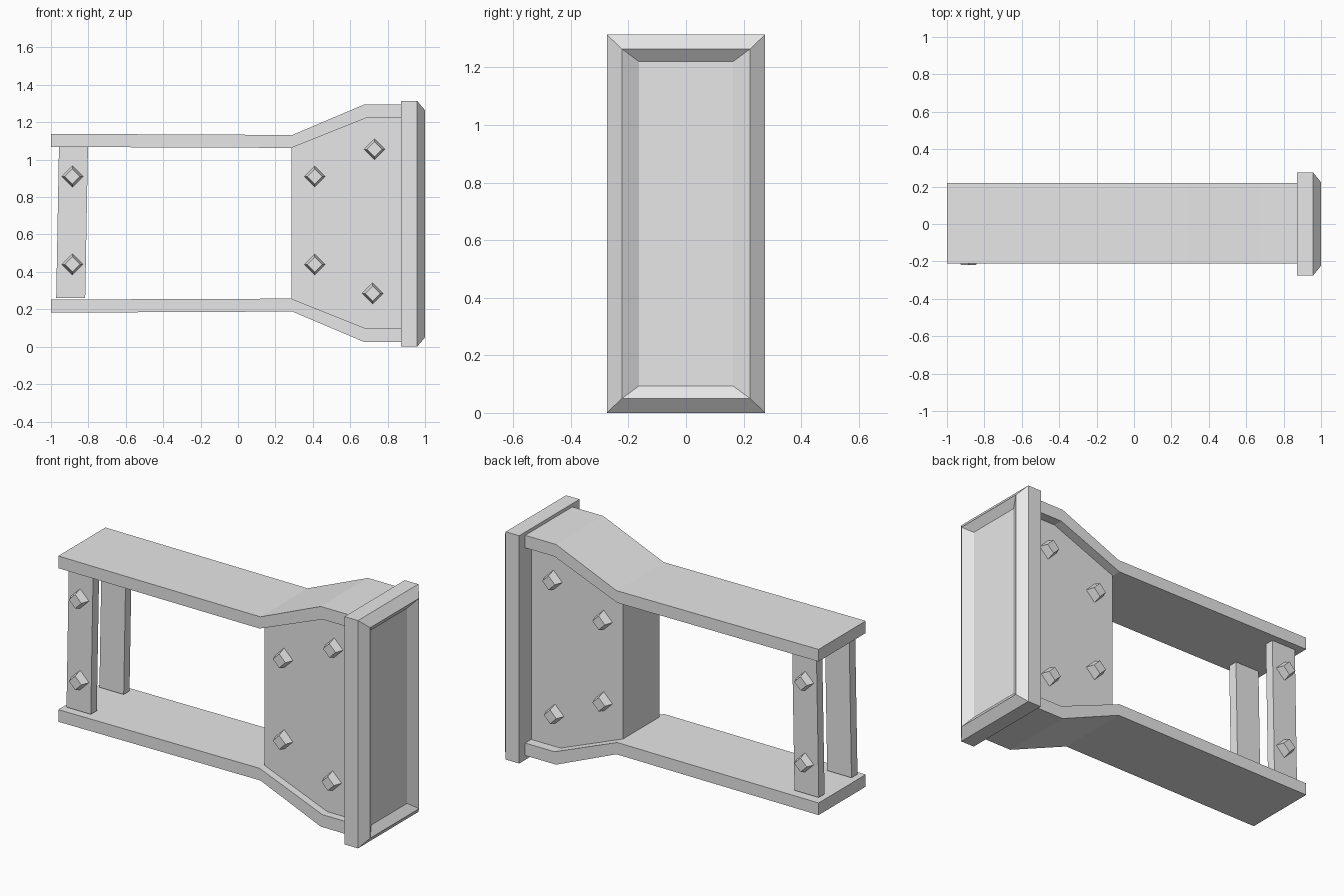
import bpy
import bmesh
import math
from mathutils import Matrix, Vector

if "Cube" in bpy.data.objects:
    bpy.data.objects.remove(bpy.data.objects["Cube"], do_unlink=True)

grey = bpy.data.materials.new("light grey")
grey.use_nodes = True
grey.diffuse_color = (0.8, 0.8, 0.8, 1)
grey.node_tree.nodes["Principled BSDF"].inputs["Base Color"].default_value = (0.8, 0.8, 0.8, 1)


def finish(name, bm):
    bmesh.ops.recalc_face_normals(bm, faces=bm.faces)
    mesh = bpy.data.meshes.new(name)
    bm.to_mesh(mesh)
    bm.free()
    mesh.materials.append(grey)
    obj = bpy.data.objects.new(name, mesh)
    bpy.context.collection.objects.link(obj)
    return obj


def extrude_profile(name, points, y0, y1):
    """Closed x-z outline, extruded from y0 to y1."""
    bm = bmesh.new()
    face = bm.faces.new([bm.verts.new((x, y0, z)) for x, z in points])
    moved = bmesh.ops.extrude_face_region(bm, geom=[face])["geom"]
    bmesh.ops.translate(bm, vec=(0, y1 - y0, 0),
                        verts=[v for v in moved if isinstance(v, bmesh.types.BMVert)])
    return finish(name, bm)


MID = 0.66    # height of the symmetry plane
CORE_Y = 0.165


def flip(points):
    return [(x, 2 * MID - z) for x, z in points]


# Cranked rails above and below
outer = [(-1, 1.138), (0.29, 1.132), (0.675, 1.295), (0.88, 1.295)]
inner = [(0.88, 1.223), (0.685, 1.223), (0.285, 1.063), (-1, 1.068)]
extrude_profile("top_rail", outer + inner, -0.21, 0.22)
extrude_profile("bottom_rail", flip(outer + inner), -0.21, 0.22)

# Solid core between the rails
edge = inner[:3]
extrude_profile("core_block", edge + flip(edge)[::-1], -CORE_Y, CORE_Y)

# Slightly leaning posts at the open end
post = [(-0.972, 0.26), (-0.817, 0.26), (-0.802, 1.08), (-0.957, 1.08)]
extrude_profile("front_post", post, -0.175, -0.12)
extrude_profile("back_post", post, 0.125, 0.178)


# Diamond studs on both sides
def stud(name, x, z, y, side):
    bm = bmesh.new()
    bmesh.ops.create_cone(bm, cap_ends=True, segments=4, radius1=0.06, radius2=0.04, depth=0.055)
    bmesh.ops.rotate(bm, verts=bm.verts, matrix=Matrix.Rotation(-side * math.pi / 2, 3, "X"))
    bmesh.ops.translate(bm, verts=bm.verts, vec=(x, y + side * 0.018, z))
    finish(name, bm)


for label, side in (("front", -1), ("back", 1)):
    for z in (0.44, 0.91):
        stud(label + "_post_stud", -0.885, z, side * 0.175, side)
        stud(label + "_core_stud", 0.41, z, side * CORE_Y, side)
    for x, z in ((0.72, 0.285), (0.73, 1.055)):
        stud(label + "_core_stud", x, z, side * CORE_Y, side)

# Bevelled end cap with a sunken panel: rings of (x, half width, half height)
rings = [(0.872, 0.275, 0.657), (0.958, 0.275, 0.657), (1.0, 0.223, 0.607), (0.965, 0.163, 0.563)]
bm = bmesh.new()
loops = []
for x, w, h in rings:
    loops.append([bm.verts.new((x, sy * w, 0.657 + sz * h))
                  for sy, sz in ((-1, -1), (1, -1), (1, 1), (-1, 1))])
for a, b in zip(loops, loops[1:]):
    for i in range(4):
        j = (i + 1) % 4
        bm.faces.new((a[i], a[j], b[j], b[i]))
bm.faces.new(loops[0])
bm.faces.new(loops[-1])
finish("end_cap", bm)
